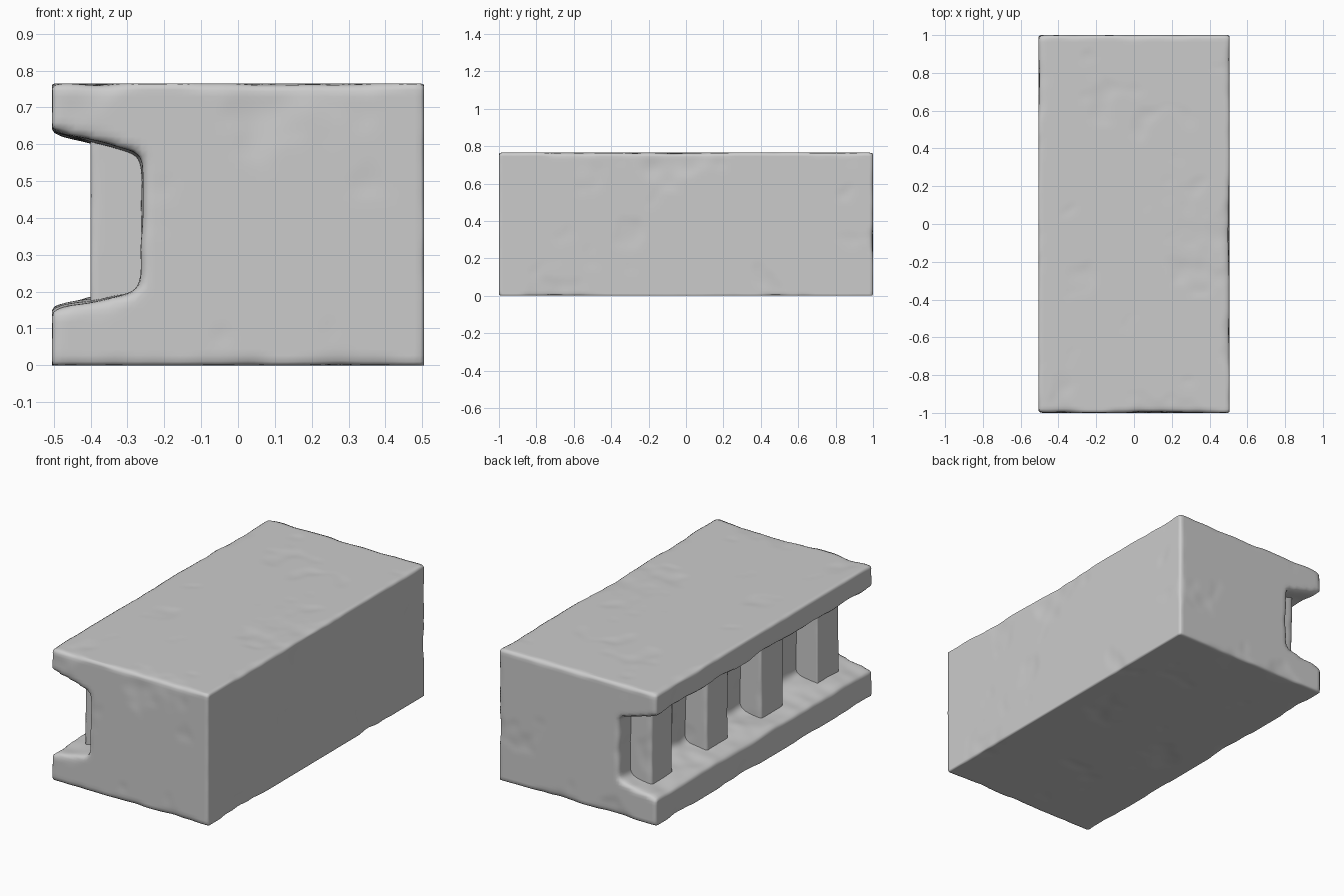
import bpy, bmesh
from mathutils import Vector, noise

if "Cube" in bpy.data.objects:
    bpy.data.objects.remove(bpy.data.objects["Cube"])


def prism(name, profile, y0, y1):
    """Extrude an x-z profile along y."""
    bm = bmesh.new()
    face = bm.faces.new([bm.verts.new((x, y0, z)) for x, z in profile])
    ext = bmesh.ops.extrude_face_region(bm, geom=[face])
    verts = [g for g in ext["geom"] if isinstance(g, bmesh.types.BMVert)]
    bmesh.ops.translate(bm, verts=verts, vec=(0, y1 - y0, 0))
    bmesh.ops.recalc_face_normals(bm, faces=bm.faces)
    mesh = bpy.data.meshes.new(name)
    bm.to_mesh(mesh)
    bm.free()
    obj = bpy.data.objects.new(name, mesh)
    bpy.context.collection.objects.link(obj)
    return obj


def weather(obj, voxel, rounding, amount):
    """Round the edges, roughen them unevenly, keep the outer faces flat."""
    lo = [min(v.co[i] for v in obj.data.vertices) for i in range(3)]
    hi = [max(v.co[i] for v in obj.data.vertices) for i in range(3)]
    remesh = obj.modifiers.new("remesh", 'REMESH')
    remesh.mode = 'VOXEL'
    remesh.voxel_size = voxel
    smooth = obj.modifiers.new("round", 'SMOOTH')
    smooth.iterations = rounding
    deps = bpy.context.evaluated_depsgraph_get()
    mesh = bpy.data.meshes.new_from_object(obj.evaluated_get(deps))
    obj.modifiers.clear()
    obj.data = mesh
    normals = [v.normal.copy() for v in mesh.vertices]
    for v, n in zip(mesh.vertices, normals):
        wave = noise.noise(v.co * 4.5 + Vector((3.1, 7.7, 1.3)))
        fine = noise.noise(v.co * 11)
        co = v.co + n * (0.004 + amount * (wave + 0.4 * fine))
        v.co = [max(lo[i], min(hi[i], co[i])) for i in range(3)]
    mesh.polygons.foreach_set("use_smooth", [True] * len(mesh.polygons))
    mesh.update()


# Main stone block with a flared channel along the left side
block = prism("stone_block", [
    (-0.505, 0), (0.505, 0), (0.505, 0.765), (-0.505, 0.765),
    (-0.505, 0.64), (-0.26, 0.575), (-0.26, 0.195), (-0.505, 0.155)], -1, 1)
weather(block, 0.018, 6, 0.012)

# Four upright ribs standing in the channel
for i, y in enumerate((-0.74, -0.22, 0.28, 0.79)):
    rib = prism(f"channel_rib_{i + 1}", [
        (-0.4, 0.1), (-0.2, 0.1), (-0.2, 0.68), (-0.4, 0.68)],
        y - 0.1, y + 0.1)
    weather(rib, 0.016, 3, 0.01)
